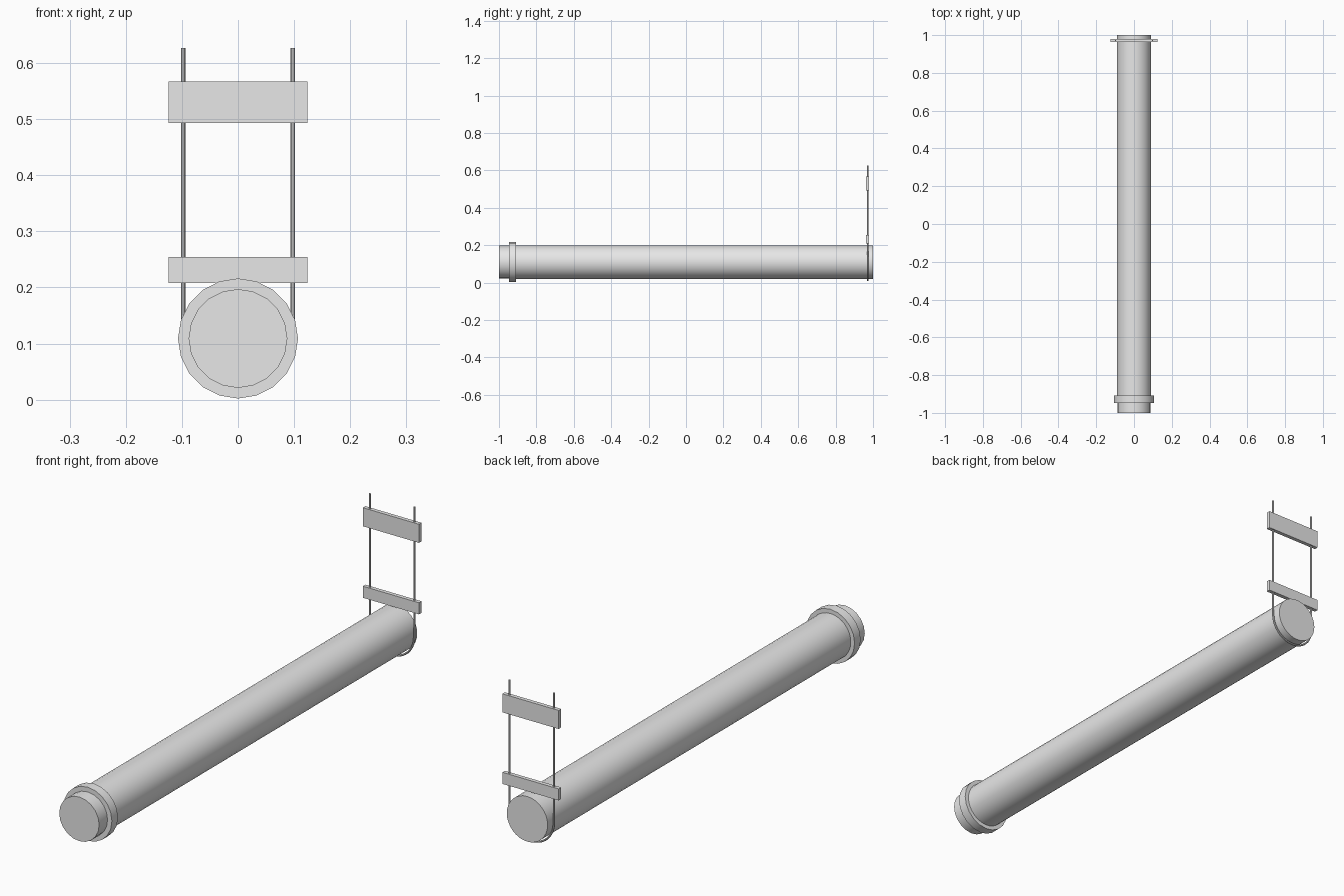
import bpy
import math

cube = bpy.data.objects.get("Cube")
if cube:
    bpy.data.objects.remove(cube, do_unlink=True)

grey = bpy.data.materials.new("plain_grey")
grey.use_nodes = True
grey.diffuse_color = (0.8, 0.8, 0.8, 1)
grey.node_tree.nodes["Principled BSDF"].inputs["Base Color"].default_value = (0.8, 0.8, 0.8, 1)

AXIS_Z = 0.109   # height of the tube axis
HANGER_Y = 0.971


def finish(obj, name, smooth=True):
    obj.name = name
    obj.data.materials.clear()
    obj.data.materials.append(grey)
    if smooth:
        bpy.ops.object.shade_smooth_by_angle(angle=math.radians(35))


def tube(name, radius, y0, y1, sides):
    bpy.ops.mesh.primitive_cylinder_add(
        vertices=sides, radius=radius, depth=y1 - y0,
        location=(0, (y0 + y1) / 2, AXIS_Z), rotation=(math.pi / 2, 0, 0))
    bpy.ops.object.transform_apply(location=False, rotation=True, scale=False)
    finish(bpy.context.object, name)


def plate(name, z0, z1):
    bpy.ops.mesh.primitive_cube_add(size=1, location=(0, HANGER_Y, (z0 + z1) / 2))
    obj = bpy.context.object
    obj.scale = (0.248, 0.016, z1 - z0)
    bpy.ops.object.transform_apply(location=False, rotation=False, scale=True)
    finish(obj, name, smooth=False)


# Long tube with its end collar and cap
tube("main_tube", 0.09, -0.925, 1.0, 32)
tube("end_collar", 0.107, -0.947, -0.909, 20)
tube("end_cap", 0.088, -1.0, -0.93, 20)

# U-shaped hanger rod passing under the tube
R, TOP, STEPS = 0.098, 0.627, 20
path = [(-R, TOP)]
for i in range(STEPS + 1):
    a = math.pi * (1 + i / STEPS)
    path.append((R * math.cos(a), AXIS_Z + R * math.sin(a)))
path.append((R, TOP))

curve = bpy.data.curves.new("hanger_rod", "CURVE")
curve.dimensions = "3D"
curve.bevel_depth = 0.004
curve.bevel_resolution = 2
curve.use_fill_caps = True
spline = curve.splines.new("POLY")
spline.points.add(len(path) - 1)
for point, (x, z) in zip(spline.points, path):
    point.co = (x, HANGER_Y, z, 1)
rod = bpy.data.objects.new("hanger_rod", curve)
bpy.context.collection.objects.link(rod)
bpy.ops.object.select_all(action="DESELECT")
rod.select_set(True)
bpy.context.view_layer.objects.active = rod
bpy.ops.object.convert(target="MESH")
finish(bpy.context.object, "hanger_rod")

# Cross plates joining the rod legs
plate("lower_cross_plate", 0.208, 0.254)
plate("upper_cross_plate", 0.493, 0.567)
